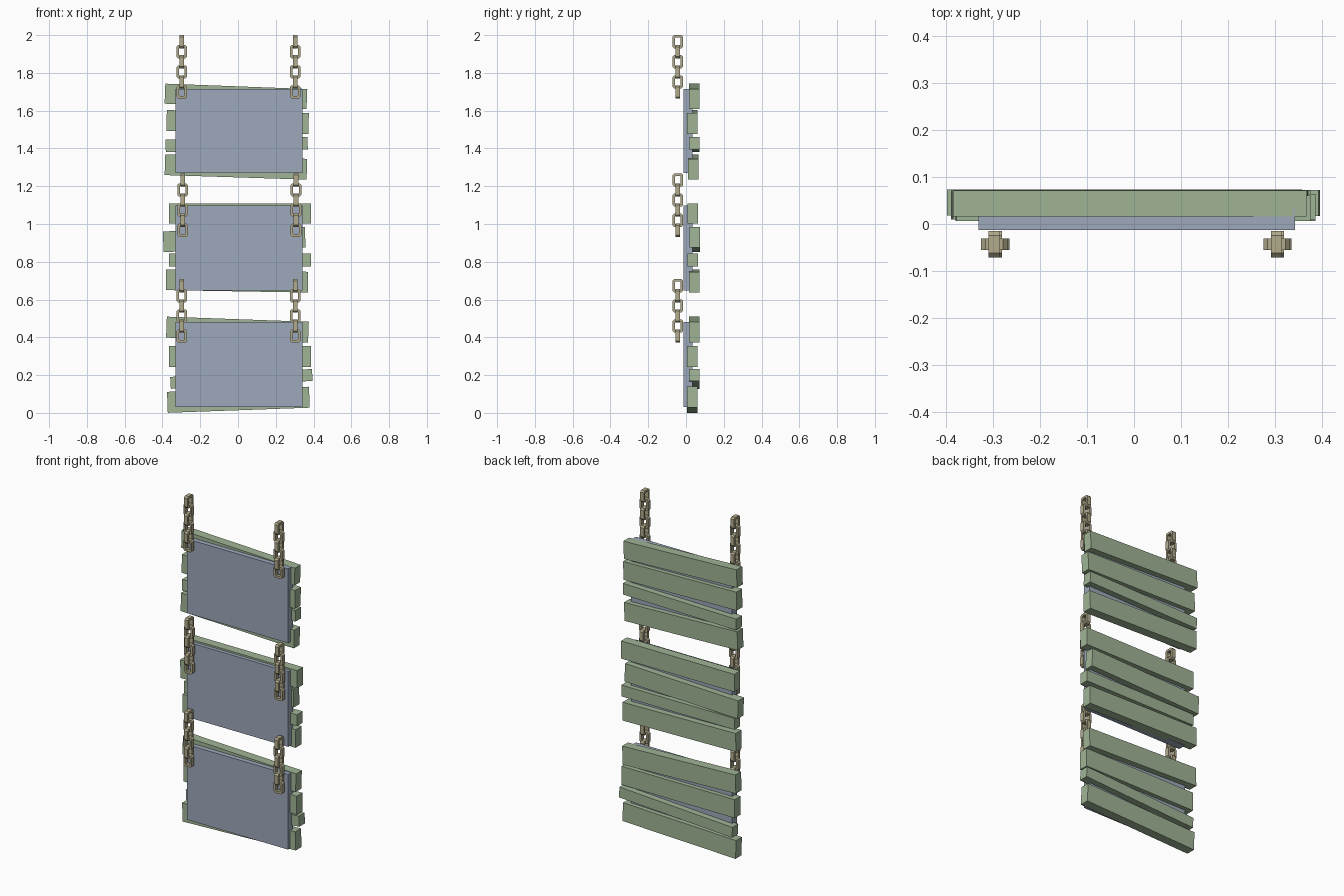
import bpy, bmesh, math
from mathutils import Matrix, Vector

if "Cube" in bpy.data.objects:
    bpy.data.objects.remove(bpy.data.objects["Cube"])


def material(name, rgb):
    m = bpy.data.materials.new(name)
    m.diffuse_color = (*rgb, 1)
    m.use_nodes = True
    m.node_tree.nodes["Principled BSDF"].inputs["Base Color"].default_value = m.diffuse_color
    return m


GREEN = material("sage green wood", (0.35, 0.46, 0.305))
BLUE = material("blue grey board", (0.337, 0.397, 0.497))
TAN = material("tan chain metal", (0.445, 0.407, 0.262))


def finish(name, bm, mat):
    bmesh.ops.recalc_face_normals(bm, faces=bm.faces)
    mesh = bpy.data.meshes.new(name)
    bm.to_mesh(mesh)
    bm.free()
    mesh.materials.append(mat)
    ob = bpy.data.objects.new(name, mesh)
    bpy.context.collection.objects.link(ob)
    return ob


def box(name, size, centre, angle, mat):
    bm = bmesh.new()
    bmesh.ops.create_cube(bm, size=1, matrix=Matrix.Diagonal((*size, 1)))
    bm.transform(Matrix.Translation(centre) @ Matrix.Rotation(angle, 4, 'Y'))
    return finish(name, bm, mat)


def plank(name, x, z_left, z_right, height, y_front):
    # tilted so that its middle line runs from z_left to z_right
    length = 0.752
    angle = -math.atan2(z_right - z_left, length)
    box(name, (length, 0.055, height),
        (x, y_front + 0.0275, (z_left + z_right) / 2), angle, GREEN)


def outline(w, h, c):
    # rectangle with chamfered corners
    w, h = w / 2, h / 2
    return [(w, h - c), (w - c, h), (c - w, h), (-w, h - c),
            (-w, c - h), (c - w, -h), (w - c, -h), (w, c - h)]


def add_link(bm, centre, turn):
    w, h, bar, t = 0.056, 0.070, 0.013, 0.024
    outer, inner = outline(w, h, 0.009), outline(w - 2 * bar, h - 2 * bar, 0.004)
    mat = Matrix.Translation(centre) @ Matrix.Rotation(turn, 4, 'Z')
    rings = [[bm.verts.new(mat @ Vector((x, y, z))) for x, z in pts]
             for pts, y in ((outer, -t / 2), (outer, t / 2), (inner, t / 2), (inner, -t / 2))]
    for k in range(4):
        a, b = rings[k], rings[(k + 1) % 4]
        for i in range(8):
            j = (i + 1) % 8
            bm.faces.new((a[i], a[j], b[j], b[i]))


def chain(name, x, top):
    # links alternate between side-on and face-on
    bm = bmesh.new()
    for i in range(6):
        add_link(bm, (x, -0.043, top - 0.035 - i * 0.0532),
                 math.pi / 2 if i % 2 == 0 else 0)
    finish(name, bm, TAN)


# each sign: panel bottom and top, chain top, chain x offset,
# planks as (centre x, left z, right z, height, front y)
SIGNS = {
    "top": (1.27, 1.716, 2.0, 0.0, [
        (-0.011, 1.690, 1.662, 0.106, 0.016), (-0.002, 1.548, 1.532, 0.110, 0.006),
        (-0.007, 1.414, 1.428, 0.067, 0.017), (-0.011, 1.314, 1.290, 0.110, 0.010)]),
    "middle": (0.647, 1.098, 1.268, 0.004, [
        (0.010, 1.055, 1.055, 0.106, 0.009), (-0.020, 0.906, 0.930, 0.109, 0.018),
        (0.010, 0.809, 0.809, 0.068, 0.008), (-0.005, 0.705, 0.692, 0.110, 0.017)]),
    "bottom": (0.03, 0.481, 0.708, 0.0, [
        (-0.003, 0.454, 0.427, 0.111, 0.016), (0.010, 0.299, 0.299, 0.111, 0.006),
        (0.018, 0.159, 0.201, 0.063, 0.017), (0.002, 0.056, 0.083, 0.111, 0.006)]),
}

for sign, (low, high, chain_top, dx, planks) in SIGNS.items():
    # front panel
    box(sign + "_panel", (0.672, 0.048, high - low), (0.006, 0.011, (low + high) / 2), 0, BLUE)
    # back planks
    for n, p in enumerate(planks, 1):
        plank(f"{sign}_plank_{n}", *p)
    # hanging chains
    chain(sign + "_left_chain", -0.297 + dx, chain_top)
    chain(sign + "_right_chain", 0.303 + dx, chain_top)
